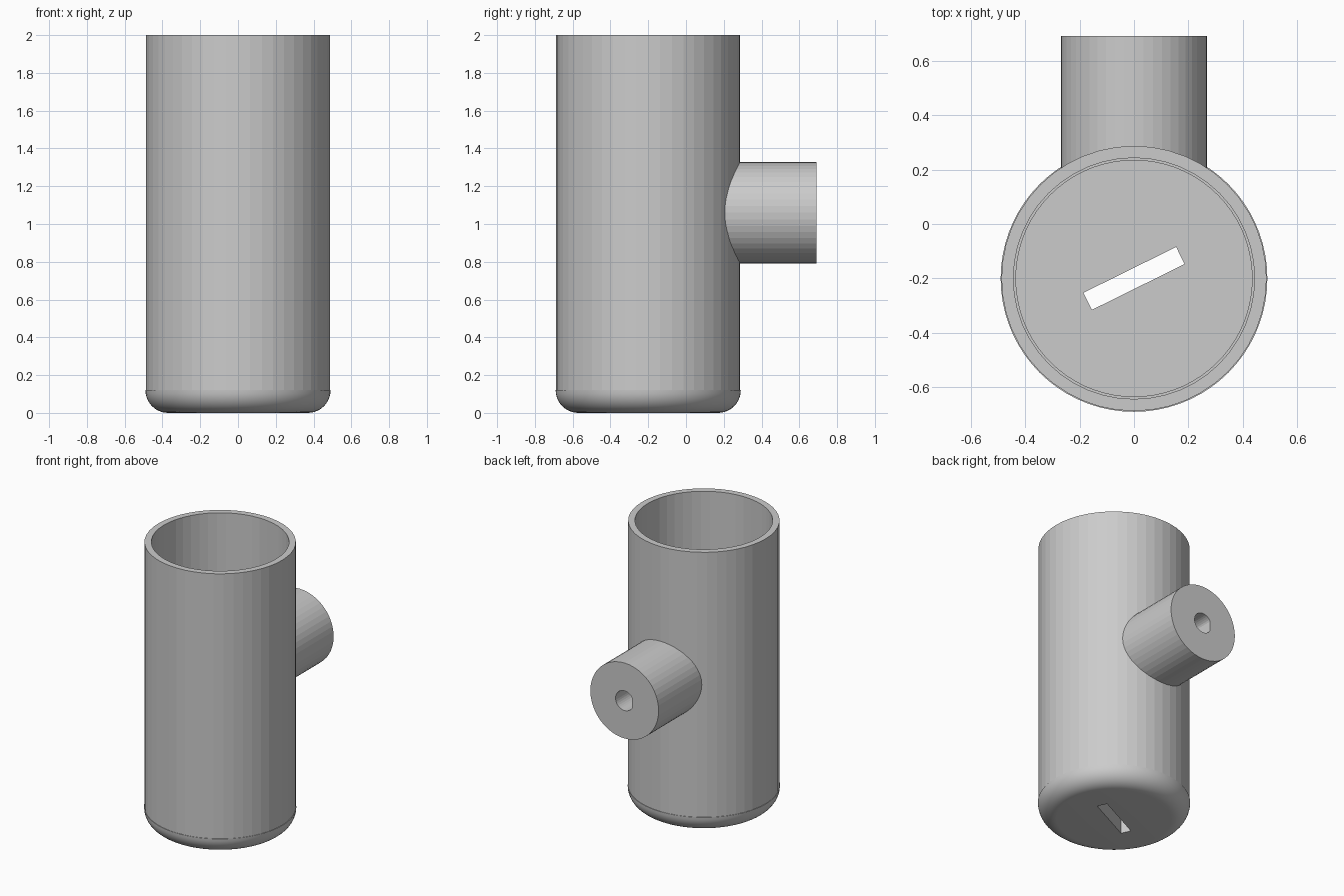
import bpy, bmesh
from math import sin, cos, pi, radians
from mathutils import Matrix

if "Cube" in bpy.data.objects:
    bpy.data.objects.remove(bpy.data.objects["Cube"])

CY = -0.2       # tube axis in y
PIPE_Z = 1.06   # side pipe axis height


def make(name, bm):
    bmesh.ops.recalc_face_normals(bm, faces=bm.faces)
    me = bpy.data.meshes.new(name)
    bm.to_mesh(me)
    bm.free()
    ob = bpy.data.objects.new(name, me)
    bpy.context.collection.objects.link(ob)
    return ob


def prism(name, pts, depth, mat):
    """Extrude a 2D outline from z=0 to z=depth, then transform."""
    bm = bmesh.new()
    f = bm.faces.new([bm.verts.new((x, y, 0)) for x, y in pts])
    r = bmesh.ops.extrude_face_region(bm, geom=[f])
    top = [v for v in r["geom"] if isinstance(v, bmesh.types.BMVert)]
    bmesh.ops.translate(bm, verts=top, vec=(0, 0, depth))
    bm.transform(mat)
    return make(name, bm)


def circle(r, n):
    return [(r * cos(2 * pi * i / n), r * sin(2 * pi * i / n)) for i in range(n)]


def boolean(ob, tool, op):
    m = ob.modifiers.new("bool", "BOOLEAN")
    m.operation, m.object, m.solver = op, tool, "EXACT"
    dg = bpy.context.evaluated_depsgraph_get()
    me = bpy.data.meshes.new_from_object(ob.evaluated_get(dg))
    ob.modifiers.clear()
    ob.data = me
    bpy.data.objects.remove(tool)


def smooth(ob, deg):
    bpy.ops.object.select_all(action="DESELECT")
    ob.select_set(True)
    bpy.context.view_layer.objects.active = ob
    bpy.ops.object.shade_smooth_by_angle(angle=radians(deg))


def at(z):
    return Matrix.Translation((0, CY, z))


def along_y(y):
    # local z -> world +y, local y -> world -z
    return Matrix.Translation((0, y, PIPE_Z)) @ Matrix.Rotation(-pi / 2, 4, "X")


# Tube with side pipe, hollowed out, with a D-shaped bore in the pipe
body = prism("tube_body", circle(0.487, 48), 1.88, at(0.12))
boolean(body, prism("side_pipe", circle(0.268, 48), 0.69 + 0.1, along_y(-0.1)), "UNION")
boolean(body, prism("tube_hollow", circle(0.443, 48), 2.5, at(-0.1)), "DIFFERENCE")
bore = [(max(x, -0.06), y) for x, y in circle(0.07, 33)]
bore = [p for i, p in enumerate(bore) if p[0] > -0.06 or bore[i - 1][0] > -0.06
        or bore[(i + 1) % 33][0] > -0.06]
boolean(body, prism("pipe_bore", bore, 0.8, along_y(0.0)), "DIFFERENCE")

# Rounded bottom cap, spun from a profile
R, h = 0.49, 0.12
prof = [(0, 0)] + [(R - h + h * sin(a), h - h * cos(a))
                   for a in (pi / 2 * i / 10 for i in range(11))]
prof += [(0.434, h), (0.434, h - 0.01), (0, h - 0.01)]
bm = bmesh.new()
vs = [bm.verts.new((x, CY, z)) for x, z in prof]
es = [bm.edges.new(p) for p in zip(vs, vs[1:])]
bmesh.ops.spin(bm, geom=vs + es, cent=(0, CY, 0), axis=(0, 0, 1),
               angle=2 * pi, steps=72, use_duplicate=False)
bmesh.ops.remove_doubles(bm, verts=bm.verts, dist=1e-5)
cap = make("bottom_cap", bm)

# Slot through the cap
slot = [(-0.19, -0.035), (0.19, -0.035), (0.19, 0.035), (-0.19, 0.035)]
boolean(cap, prism("slot", slot, 0.4, at(-0.2) @ Matrix.Rotation(radians(26.3), 4, "Z")), "DIFFERENCE")
smooth(cap, 30)
